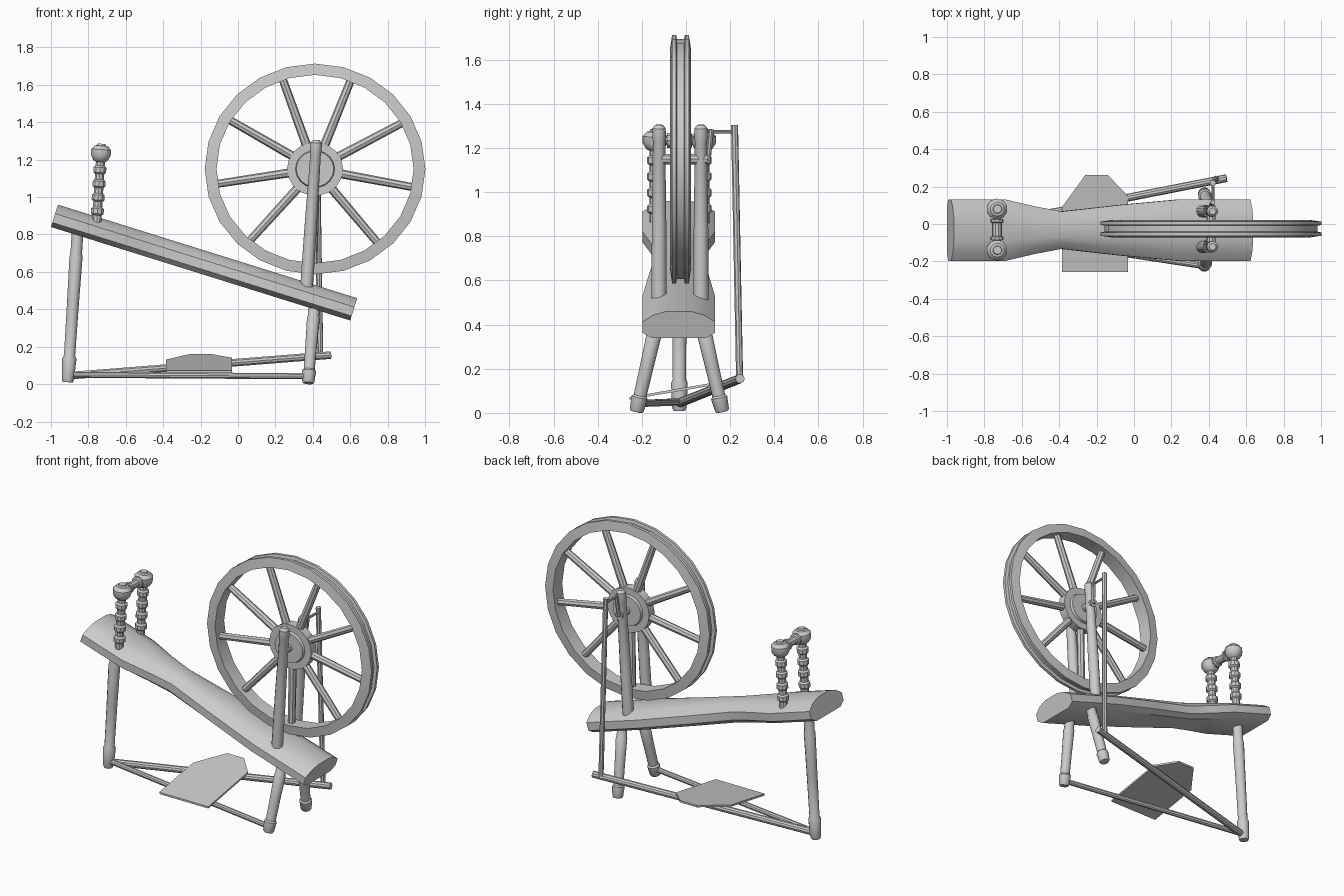
import bpy
import bmesh
from math import pi, cos, sin, radians, atan2
from mathutils import Vector

cube = bpy.data.objects.get("Cube")
if cube:
    bpy.data.objects.remove(cube)

wood = bpy.data.materials.new("grey_wood")
wood.use_nodes = True
GREY = (0.6, 0.6, 0.6, 1)
wood.diffuse_color = GREY
wood.node_tree.nodes["Principled BSDF"].inputs["Base Color"].default_value = GREY

AXLE = Vector((0.412, -0.025, 1.15))
SQUASH = 0.955  # the wheel is slightly lower than it is wide


def finish(name, bm, angle=32):
    bmesh.ops.recalc_face_normals(bm, faces=bm.faces[:])
    mesh = bpy.data.meshes.new(name)
    bm.to_mesh(mesh)
    bm.free()
    obj = bpy.data.objects.new(name, mesh)
    bpy.context.collection.objects.link(obj)
    mesh.materials.append(wood)
    bpy.ops.object.select_all(action='DESELECT')
    obj.select_set(True)
    bpy.context.view_layer.objects.active = obj
    bpy.ops.object.shade_smooth_by_angle(angle=radians(angle))
    return obj


def loft(bm, rings, closed=False):
    """Skin a list of point rings; cap the ends, or join them if closed."""
    vs = [[bm.verts.new(p) for p in ring] for ring in rings]
    n = len(vs[0])
    pairs = list(zip(vs, vs[1:])) + ([(vs[-1], vs[0])] if closed else [])
    for a, b in pairs:
        for i in range(n):
            j = (i + 1) % n
            bm.faces.new((a[i], a[j], b[j], b[i]))
    if not closed:
        bm.faces.new(vs[0])
        bm.faces.new(vs[-1])


def turned(name, p0, p1, profile, segs=10, closed=False, squash=False):
    """Lathe a (fraction along axis, radius) profile between two points."""
    p0, p1 = Vector(p0), Vector(p1)
    axis = p1 - p0
    q = axis.to_track_quat('Z', 'Y')
    rings = []
    for t, r in profile:
        rings.append([p0 + axis * t + q @ Vector((r * cos(2 * pi * i / segs),
                      r * sin(2 * pi * i / segs), 0)) for i in range(segs)])
    bm = bmesh.new()
    loft(bm, rings, closed)
    if squash:
        for v in bm.verts:
            v.co.z = AXLE.z + (v.co.z - AXLE.z) * SQUASH
    return finish(name, bm)


def rod(name, p0, p1, r, segs=10):
    return turned(name, p0, p1, [(0, r), (1, r)], segs)


# Sloping bench with a waist and a crowned top
start, end = Vector((-1, -0.033, 0.84)), Vector((0.6, -0.033, 0.34))
along = end - start
length = along.length
along.normalize()
up = Vector((-along.z, 0, along.x))
section = [(-0.75, 0), (0.75, 0), (1, 0.025), (1, 0.075), (0.7, 0.108),
           (0.35, 0.125), (-0.35, 0.125), (-0.7, 0.108), (-1, 0.075), (-1, 0.025)]
rings = []
for u, half in [(0, 0.165), (0.3, 0.165), (0.47, 0.127), (0.62, 0.1),
                (0.95, 0.135), (1.29, 0.165), (length, 0.165)]:
    rings.append([start + along * u + Vector((0, w * half, 0)) + up * h
                  for w, h in section])
bm = bmesh.new()
loft(bm, rings)
finish("bench", bm)

# Three splayed legs with foot caps and collars
LEG = [(0, 0.027), (0.02, 0.033), (0.15, 0.038), (0.17, 0.03), (0.5, 0.032),
       (0.8, 0.035), (0.82, 0.031), (1, 0.031)]
turned("rear_leg", (-0.91, -0.03, 0.01), (-0.855, -0.03, 0.85), LEG, 12)
for side, name in ((-1, "right_front_leg"), (1, "left_front_leg")):
    turned(name, (0.375, -0.03 + side * 0.195, 0.005),
           (0.41, -0.03 + side * 0.095, 0.44), LEG, 12)

# Wheel posts
POST = [(0, 0.034), (0.4, 0.033), (0.91, 0.028), (0.92, 0.031), (0.98, 0.03), (1, 0.018)]
for y, name in ((-0.122, "right_wheel_post"), (0.068, "left_wheel_post")):
    turned(name, (0.366, y, 0.51), (0.42, y, 1.305), POST, 12)

# Grooved wheel rim
RIM = [(-0.038, 0.59), (-0.02, 0.59), (-0.016, 0.57), (0.016, 0.57),
       (0.02, 0.59), (0.038, 0.59), (0.047, 0.527), (-0.047, 0.527)]
turned("wheel_rim", AXLE, AXLE + Vector((0, 1, 0)), RIM, 24, True, True)

# Hub: stepped drum on an axle
turned("wheel_hub", AXLE, AXLE + Vector((0, 1, 0)),
       [(-0.045, 0.085), (-0.045, 0.1), (-0.028, 0.105), (-0.028, 0.15),
        (0.028, 0.15), (0.028, 0.105), (0.045, 0.1), (0.045, 0.085)], 18, False, True)
rod("axle", (0.412, -0.13, 1.15), (0.412, 0.1, 1.15), 0.025)

# Nine spokes
for k in range(9):
    a = radians(29 + 40 * k)
    d = Vector((cos(a), 0, sin(a)))
    turned("spoke_%d" % (k + 1), AXLE + d * 0.13, AXLE + d * 0.535,
           [(0, 0.025), (1, 0.022)], 8, False, True)

# Crank and the connecting rod down to the treadle
rod("crank_arm", (0.412, 0.1, 1.145), (0.422, 0.115, 1.285), 0.012, 8)
rod("crank_pin", (0.422, 0.105, 1.275), (0.424, 0.235, 1.275), 0.008, 8)
rod("connecting_rod", (0.44, 0.243, 0.15), (0.422, 0.22, 1.305), 0.016, 8)

# Treadle bars
rod("treadle_front_bar", (-0.9, -0.03, 0.05), (0.38, -0.225, 0.042), 0.017)
rod("treadle_back_bar", (-0.9, -0.03, 0.045), (0.495, 0.245, 0.155), 0.021)

# Treadle board
outline = [(-0.385, -0.257), (-0.033, -0.257), (-0.033, 0.15),
           (-0.14, 0.262), (-0.26, 0.262), (-0.385, 0.09)]
bm = bmesh.new()
loft(bm, [[(x, y, 0.06 + (y + 0.257) * 0.17 + h) for x, y in outline] for h in (0, 0.012)])
finish("treadle_board", bm)

# Beaded maidens with ball tops
MAIDEN = [(0, 0.026), (0.08, 0.026)]
for k in range(4):
    t = 0.14 + 0.165 * k
    MAIDEN += [(t, 0.026), (t + 0.02, 0.036), (t + 0.08, 0.036), (t + 0.1, 0.026)]
MAIDEN += [(0.78, 0.025), (0.8, 0.04), (0.86, 0.056), (0.93, 0.056), (0.975, 0.038),
           (0.98, 0.025), (1, 0.022)]
for y, name in ((-0.14, "right_maiden"), (0.08, "left_maiden")):
    turned(name, (-0.757, y, 0.84), (-0.73, y, 1.285), MAIDEN, 10)

# Crossbar between the ball tops
turned("maiden_crossbar", (-0.733, -0.14, 1.235), (-0.733, 0.08, 1.235),
       [(0, 0.022), (0.24, 0.022), (0.25, 0.036), (0.32, 0.036), (0.34, 0.026),
        (0.66, 0.026), (0.68, 0.036), (0.75, 0.036), (0.76, 0.022), (1, 0.022)], 10)
